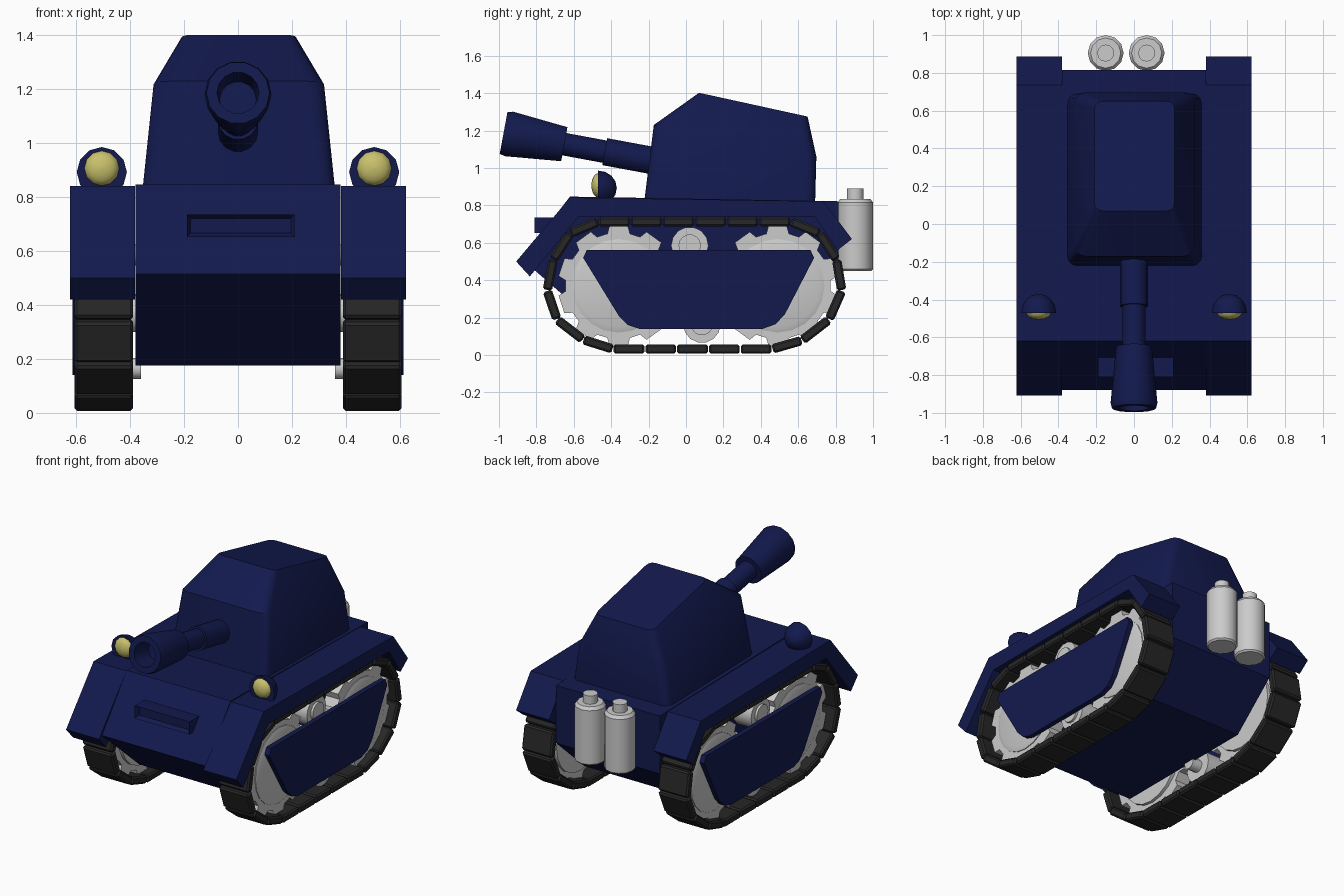
import bpy, bmesh
from math import sin, cos, pi, radians, atan2, hypot
from mathutils import Vector, Matrix

if "Cube" in bpy.data.objects:
    bpy.data.objects.remove(bpy.data.objects["Cube"])


def material(name, rgb):
    m = bpy.data.materials.new(name)
    m.diffuse_color = (*rgb, 1)
    m.use_nodes = True
    m.node_tree.nodes["Principled BSDF"].inputs["Base Color"].default_value = m.diffuse_color
    return m


BLUE = material("blue_paint", (0.006, 0.010, 0.075))
RUBBER = material("dark_track", (0.02, 0.02, 0.02))
LAMP = material("lamp_yellow", (0.58, 0.53, 0.15))


def finish(name, bm, mat=None, smooth=None, bevel=0):
    bmesh.ops.recalc_face_normals(bm, faces=bm.faces[:])
    me = bpy.data.meshes.new(name)
    bm.to_mesh(me)
    bm.free()
    ob = bpy.data.objects.new(name, me)
    bpy.context.collection.objects.link(ob)
    if mat:
        me.materials.append(mat)
    if bevel:
        mod = ob.modifiers.new("bevel", "BEVEL")
        mod.width, mod.segments = bevel, 1
    if smooth:
        bpy.ops.object.select_all(action='DESELECT')
        ob.select_set(True)
        bpy.context.view_layer.objects.active = ob
        bpy.ops.object.shade_smooth_by_angle(angle=radians(smooth))
    return ob


def loft(name, rings, mat=None, smooth=None):
    """Skin a list of equal-length closed rings and cap both ends."""
    bm = bmesh.new()
    vs = [[bm.verts.new(p) for p in r] for r in rings]
    n = len(rings[0])
    for a, b in zip(vs, vs[1:]):
        for i in range(n):
            j = (i + 1) % n
            bm.faces.new((a[i], a[j], b[j], b[i]))
    bm.faces.new(vs[0])
    bm.faces.new(vs[-1])
    return finish(name, bm, mat, smooth)


def prism(name, yz, x0, x1, mat=None):
    return loft(name, [[(x, y, z) for y, z in yz] for x in (x0, x1)], mat)


def lathe(name, profile, base, axis, sides=12, mat=None, smooth=35):
    """Turn (radius, distance) pairs around an axis."""
    m = Matrix.Translation(base) @ Vector(axis).to_track_quat('Z', 'Y').to_matrix().to_4x4()
    rings = [[m @ Vector((r * cos(2 * pi * i / sides), r * sin(2 * pi * i / sides), t))
              for i in range(sides)] for r, t in profile]
    return loft(name, rings, mat, smooth)


def dome(r, depth, steps=4):
    return [(r * cos(pi / 2 * i / steps) + 0.001, depth * sin(pi / 2 * i / steps))
            for i in range(steps + 1)]


# Hull
prism("hull", [(-0.62, 0.847), (-0.88, 0.515), (-0.49, 0.175), (0.52, 0.175),
               (0.815, 0.44), (0.815, 0.822)], -0.38, 0.38, BLUE)

# Vision slot on the front plate
bm = bmesh.new()
bmesh.ops.create_cube(bm, size=1, matrix=Matrix.Translation((0.01, -0.74, 0.694))
                      @ Matrix.Diagonal((0.40, 0.14, 0.083, 1)))
bm.normal_update()
front = [f for f in bm.faces if f.normal.y < -0.9]
bmesh.ops.inset_region(bm, faces=front, thickness=0.02)
bmesh.ops.translate(bm, verts=front[0].verts[:], vec=(0, 0.03, 0))
finish("vision_slot", bm, BLUE)


# Turret: rounded rectangles whose planes tilt down to the rear
def turret_ring(w, y0, z0, y1, z1, r):
    pts = []
    for k, (sx, ym, s) in enumerate([(1, y1, -1), (-1, y1, -1), (-1, y0, 1), (1, y0, 1)]):
        for i in range(4):
            a = k * pi / 2 + i * pi / 6
            y = ym + s * r + r * sin(a)
            z = z0 + (z1 - z0) * (y - y0) / (y1 - y0)
            pts.append((0.003 + sx * (w - r) + r * cos(a), y, z))
    return pts


loft("turret", [turret_ring(0.357, -0.222, 0.83, 0.69, 0.80, 0.05),
                turret_ring(0.316, -0.172, 1.23, 0.697, 1.06, 0.06),
                turret_ring(0.212, 0.07, 1.402, 0.65, 1.275, 0.04)], BLUE, 40)

# Gun: sleeve, barrel, flared muzzle and hollow bore
gun_dir = Vector((0, -cos(radians(10.5)), sin(radians(10.5))))
lathe("gun", [(0.075, 0), (0.075, 0.33), (0.062, 0.33), (0.062, 0.55), (0.095, 0.55),
              (0.124, 0.85), (0.117, 0.88), (0.078, 0.88), (0.068, 0.74)],
      (0, -0.11, 1.027), gun_dir, 14, BLUE)

# Rear canisters
for i, x in enumerate((-0.15, 0.067)):
    lathe(f"canister_{i + 1}", [(0.085, 0.45), (0.095, 0.46), (0.095, 0.815), (0.08, 0.835),
                                (0.045, 0.835), (0.045, 0.89)], (x, 0.905, 0), (0, 0, 1), 12)


# Toothed wheel outline
def gear(cy, cz, r_in, r_out, teeth):
    pts = []
    for i in range(teeth):
        for f, r in ((-0.34, r_in), (-0.24, r_out), (0.24, r_out), (0.34, r_in)):
            a = 2 * pi * (i + f) / teeth + pi / 2
            pts.append((cy + r * cos(a), cz + r * sin(a)))
    return pts


# Track path: corners of the two curved ends, straight runs divided evenly
def run(a, b, n):
    return [(a[0] + (b[0] - a[0]) * i / n, a[1] + (b[1] - a[1]) * i / n) for i in range(1, n)]


FRONT = [(-0.47, 0.713), (-0.62, 0.65), (-0.71, 0.51), (-0.742, 0.345),
         (-0.69, 0.19), (-0.55, 0.082), (-0.39, 0.032)]
REAR = [(0.46, 0.032), (0.62, 0.078), (0.765, 0.19), (0.833, 0.345),
        (0.805, 0.51), (0.715, 0.65), (0.56, 0.713)]
PATH = FRONT + run(FRONT[-1], REAR[0], 5) + REAR + run(REAR[-1], FRONT[0], 6)

for s, side in ((1, "right"), (-1, "left")):
    # Fender with sloped ends
    prism(f"fender_{side}", [(-0.62, 0.842), (-0.908, 0.50), (-0.835, 0.42), (-0.575, 0.738),
                             (0.69, 0.738), (0.81, 0.56), (0.887, 0.62), (0.735, 0.822)],
          s * 0.382, s * 0.623, BLUE)

    # Track pads
    bm = bmesh.new()
    for a, b in zip(PATH, PATH[1:] + PATH[:1]):
        dy, dz = b[0] - a[0], b[1] - a[1]
        bmesh.ops.create_cube(
            bm, size=1,
            matrix=Matrix.Translation((s * 0.498, (a[0] + b[0]) / 2, (a[1] + b[1]) / 2))
            @ Matrix.Rotation(atan2(dz, dy), 4, 'X')
            @ Matrix.Diagonal((0.218, hypot(dy, dz) - 0.006, 0.05, 1)))
    finish(f"track_{side}", bm, RUBBER, bevel=0.01)

    # Toothed wheels with raised discs and axles
    for y, end in ((-0.36, "front"), (0.49, "rear")):
        prism(f"{end}_wheel_{side}", gear(y, 0.37, 0.285, 0.325, 10), s * 0.45, s * 0.55)
        lathe(f"{end}_wheel_disc_{side}", [(0.07, 0), (0.07, 0.07), (0.25, 0.07), (0.25, 0.195),
                                           (0.22, 0.205)],
              (s * 0.36, y, 0.37), (s, 0, 0), 20)

    # Small rollers between the wheels
    for y, z, end in ((0.02, 0.585, "upper"), (0.085, 0.165, "lower")):
        lathe(f"{end}_roller_{side}", [(0.04, 0), (0.04, 0.07), (0.10, 0.07), (0.10, 0.20),
                                       (0.06, 0.20), (0.06, 0.215)],
              (s * 0.36, y, z), (s, 0, 0), 14)

    # Side skirt plate
    skirt = [(-0.53, 0.562), (-0.55, 0.52), (-0.36, 0.21), (-0.31, 0.16), (-0.25, 0.14),
             (0.41, 0.14), (0.48, 0.165), (0.53, 0.22), (0.685, 0.52), (0.665, 0.562)]
    prism(f"side_skirt_{side}", skirt, s * 0.58, s * 0.613, BLUE)

    # Headlight shell and lens
    lathe(f"headlight_shell_{side}", dome(0.092, 0.10), (s * 0.505, -0.47, 0.893),
          (0, 1, 0), 12, BLUE)
    lathe(f"headlight_lens_{side}", dome(0.064, 0.037), (s * 0.505, -0.469, 0.907),
          (0, -1, 0), 12, LAMP)
